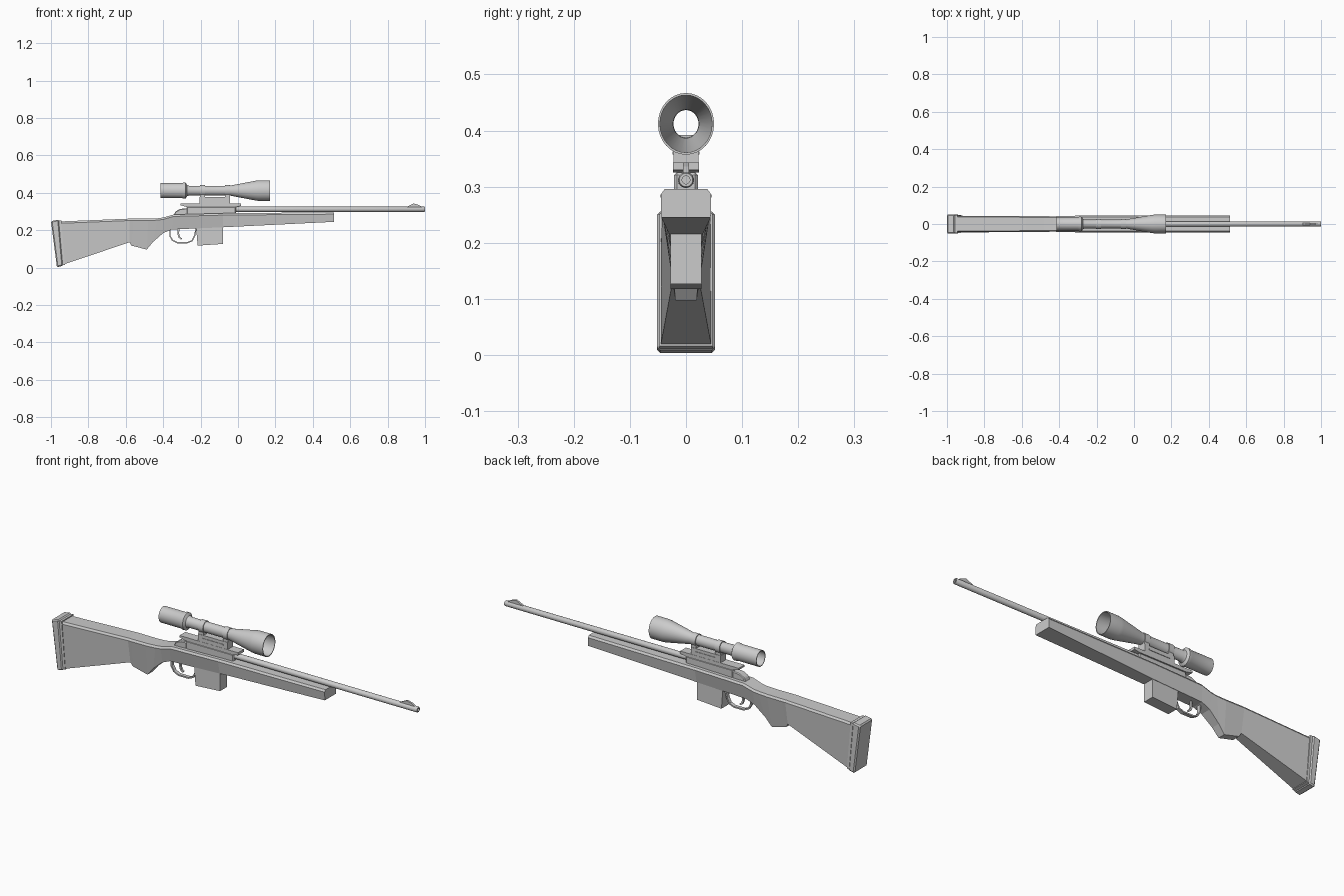
import bpy, bmesh, math
from mathutils import Matrix

if "Cube" in bpy.data.objects:
    bpy.data.objects.remove(bpy.data.objects["Cube"])


def finish(name, bm, smooth=False):
    bmesh.ops.recalc_face_normals(bm, faces=bm.faces[:])
    me = bpy.data.meshes.new(name)
    bm.to_mesh(me)
    bm.free()
    ob = bpy.data.objects.new(name, me)
    bpy.context.collection.objects.link(ob)
    if smooth:
        bpy.ops.object.select_all(action='DESELECT')
        bpy.context.view_layer.objects.active = ob
        ob.select_set(True)
        bpy.ops.object.shade_smooth_by_angle(angle=math.radians(35))
    return ob


def loft(bm, rings, closed=False):
    vs = [[bm.verts.new(p) for p in r] for r in rings]
    n = len(vs[0])
    pairs = list(zip(vs, vs[1:])) + ([(vs[-1], vs[0])] if closed else [])
    for a, b in pairs:
        for i in range(n):
            j = (i + 1) % n
            bm.faces.new((a[i], a[j], b[j], b[i]))
    if not closed:
        bm.faces.new(vs[0])
        bm.faces.new(vs[-1])


def plate(name, pts, half, bevel=0.0):
    """Side profile in x,z extruded symmetrically in y."""
    bm = bmesh.new()
    loft(bm, [[(x, -half, z) for x, z in pts], [(x, half, z) for x, z in pts]])
    if bevel:
        bmesh.ops.bevel(bm, geom=bm.edges[:], offset=bevel, segments=1, affect='EDGES')
    return finish(name, bm)


def box(name, x0, x1, z0, z1, half, bevel=0.0):
    return plate(name, [(x0, z0), (x1, z0), (x1, z1), (x0, z1)], half, bevel)


def lathe(name, prof, z, sides=32, closed=False, ys=1.0):
    """Profile of (x, radius) turned about a lengthwise axis at height z."""
    bm = bmesh.new()
    ang = [2 * math.pi * i / sides for i in range(sides)]
    loft(bm, [[(x, ys * r * math.cos(a), z + r * math.sin(a)) for a in ang]
              for x, r in prof], closed)
    return finish(name, bm, True)


def strip(name, path, thick, half):
    """Flat bent strip following an x,z path."""
    bm = bmesh.new()
    rings = []
    for i, (x, z) in enumerate(path):
        a, b = path[max(i - 1, 0)], path[min(i + 1, len(path) - 1)]
        dx, dz = b[0] - a[0], b[1] - a[1]
        k = thick / 2 / math.hypot(dx, dz)
        nx, nz = -dz * k, dx * k
        rings.append([(x + nx, -half, z + nz), (x + nx, half, z + nz),
                      (x - nx, half, z - nz), (x - nx, -half, z - nz)])
    loft(bm, rings)
    return finish(name, bm)


# Wooden stock: top x, z, half width, then bottom x, z, half width
stations = [
    (-.955, .247, .044, -.930, .018, .045),
    (-.580, .262, .043, -.580, .136, .023),
    (-.560, .262, .043, -.570, .118, .020),
    (-.480, .262, .042, -.488, .097, .019),
    (-.430, .264, .041, -.455, .137, .022),
    (-.400, .268, .042, -.400, .185, .027),
    (-.345, .284, .044, -.355, .204, .029),
    (-.080, .291, .045, -.080, .216, .030),
    (.512, .296, .045, .512, .245, .044),
]
bm = bmesh.new()
rings = []
for xt, zt, wt, xb, zb, wb in stations:
    half = [(xt, wt - .007, zt), (xt, wt, zt - .010), (xb, wb, zb)]
    rings.append(half + [(x, -y, z) for x, y, z in reversed(half)])
loft(bm, rings)
finish("stock", bm)

# Butt pad and its thin spacer
plate("butt_pad", [(-1, .249), (-.968, .002), (-.936, .010), (-.958, .257)], .052, .006)
plate("pad_spacer", [(-.962, .251), (-.938, .012), (-.925, .016), (-.945, .252)], .047)

# Magazine and trigger parts
plate("magazine", [(-.224, .22), (-.216, .118), (-.080, .127), (-.080, .225)], .028)
strip("trigger_guard", [(-.364, .208), (-.364, .170), (-.350, .146), (-.325, .134),
                        (-.270, .134), (-.245, .144), (-.232, .170), (-.224, .208)],
      .007, .009)
strip("trigger", [(-.318, .21), (-.319, .180), (-.314, .163), (-.302, .153)], .009, .005)

# Barrel with hollow muzzle
lathe("barrel", [(-.27, .0145), (.997, .0138), (1, .012), (1, .007), (.96, .007)],
      .312, 20)
plate("front_sight", [(.895, .322), (.925, .337), (.940, .343), (.965, .336), (.99, .322)], .005)

# Receiver and bolt tail
box("receiver", -.275, -.012, .275, .326, .021, .005)
plate("bolt_shroud", [(-.345, .278), (-.335, .300), (-.310, .314), (-.270, .318), (-.270, .278)],
      .020, .004)

# Scope mount
plate("mount_plate", [(-.308, .334), (-.275, .325), (-.010, .325), (.016, .330),
                      (.016, .343), (-.308, .343)], .023)
box("mount_block", -.207, -.042, .340, .378, .022)
for s in (-1, 1):
    ob = box("mount_slot_bar", -.180, -.065, .357, .363, .002)
    ob.location.y = s * .0225

# Scope: hollow turned tube with eyepiece and flared objective
outer = [(-.415, .040), (-.300, .040), (-.292, .043), (-.280, .043), (-.272, .030),
         (-.262, .026), (-.045, .026), (-.015, .032), (.095, .053), (.110, .055), (.172, .055)]
inner = [(.172, .051), (.110, .050), (-.030, .0255), (-.050, .0245),
         (-.280, .0245), (-.300, .034), (-.415, .036)]
lathe("scope_tube", outer + inner, .412, 32, True, .91)

# Scope rings and their feet
for x in (-.190, -.056):
    lathe("scope_ring", [(x - .014, .030), (x + .014, .030), (x + .014, .025), (x - .014, .025)],
          .412, 32, True, .93)
    box("ring_foot", x - .014, x + .014, .372, .392, .020)
